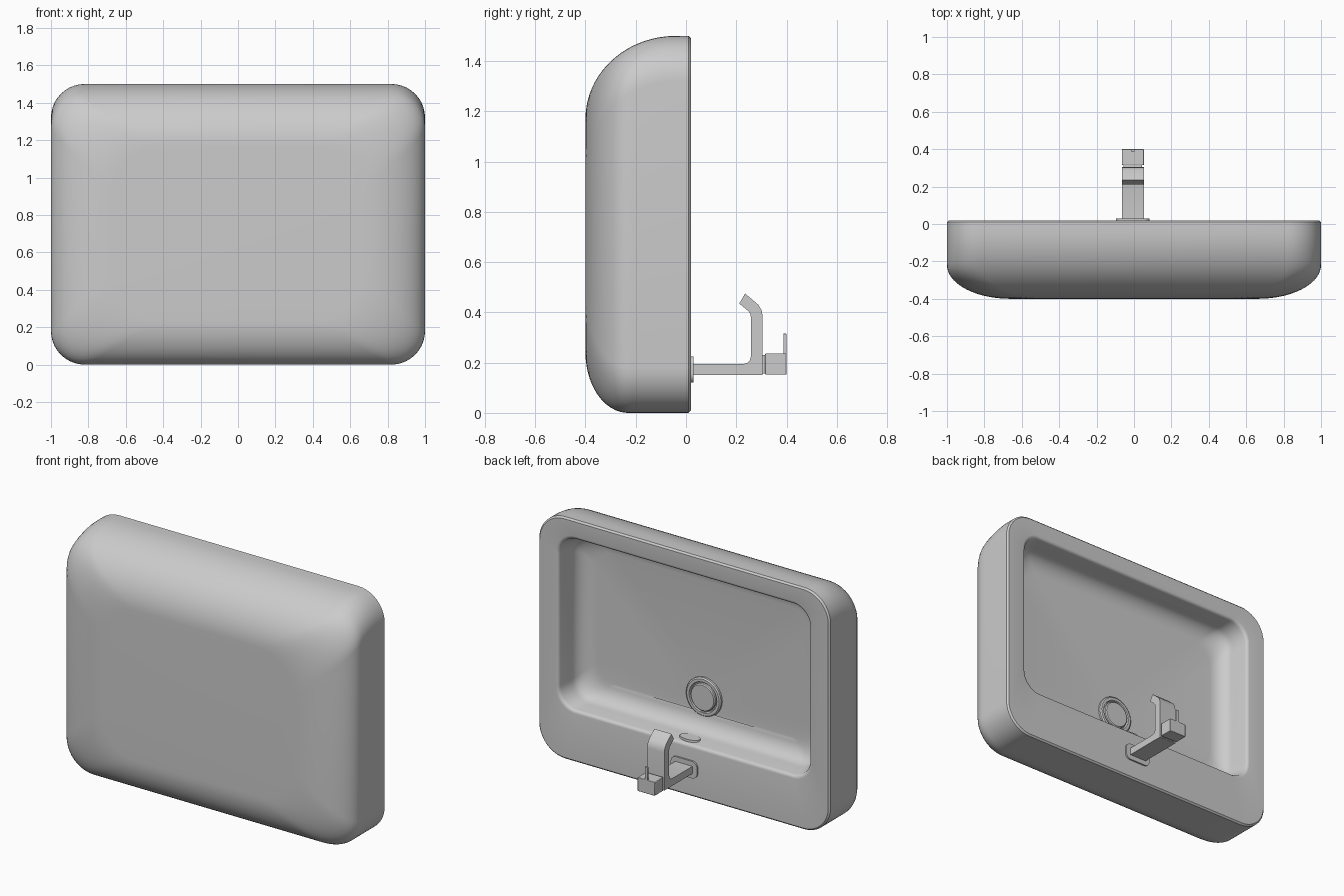
import bpy, bmesh, math

if "Cube" in bpy.data.objects:
    bpy.data.objects.remove(bpy.data.objects["Cube"])


def finish(name, bm, angle=40, bevel=0):
    bmesh.ops.recalc_face_normals(bm, faces=bm.faces)
    me = bpy.data.meshes.new(name)
    bm.to_mesh(me)
    bm.free()
    ob = bpy.data.objects.new(name, me)
    bpy.context.collection.objects.link(ob)
    if bevel:
        m = ob.modifiers.new("bevel", 'BEVEL')
        m.width, m.segments = bevel, 2
    bpy.ops.object.select_all(action='DESELECT')
    ob.select_set(True)
    bpy.context.view_layer.objects.active = ob
    bpy.ops.object.shade_smooth_by_angle(angle=math.radians(angle))
    return ob


def ring(hw, z0, z1, r, n=10):
    """Rounded rectangle in XZ as (x, z) points."""
    pts = []
    for k, (cx, cz) in enumerate([(hw - r, z1 - r), (r - hw, z1 - r),
                                  (r - hw, z0 + r), (hw - r, z0 + r)]):
        for i in range(n + 1):
            a = math.pi / 2 * (k + i / n)
            pts.append((cx + r * math.cos(a), cz + r * math.sin(a)))
    return pts


def loft(name, layers, **kw):
    """Skin a list of (y, hw, z0, z1, r) rounded rectangles, capped at both ends."""
    bm = bmesh.new()
    rows = [[bm.verts.new((x, y, z)) for x, z in ring(*p)] for y, *p in layers]
    n = len(rows[0])
    for a, b in zip(rows, rows[1:]):
        for i in range(n):
            j = (i + 1) % n
            bm.faces.new((a[i], a[j], b[j], b[i]))
    bm.faces.new(rows[0])
    bm.faces.new(rows[-1])
    return finish(name, bm, **kw)


def extrude_x(name, profile, x0, x1, **kw):
    """Extrude a (y, z) outline from x0 to x1."""
    bm = bmesh.new()
    f = bm.faces.new([bm.verts.new((x0, y, z)) for y, z in profile])
    ex = bmesh.ops.extrude_face_region(bm, geom=[f])['geom']
    bmesh.ops.translate(bm, vec=(x1 - x0, 0, 0),
                        verts=[v for v in ex if isinstance(v, bmesh.types.BMVert)])
    return finish(name, bm, **kw)


def box(name, x0, x1, y0, y1, z0, z1, **kw):
    return extrude_x(name, [(y0, z0), (y1, z0), (y1, z1), (y0, z1)], x0, x1, **kw)


def inset(d, depth, size):
    """Elliptical edge rounding: inset at height d above the shell bottom."""
    t = max(0, 1 - d / depth)
    return size * (1 - math.sqrt(1 - t * t))


# Basin: outer shell, rim, inner walls and gently sloping floor
layers = []
N = 22
for i in range(N + 1):
    d = 0.41 * (1 - math.cos(math.pi / 2 * i / N))
    s, t, b = inset(d, 0.18, 0.34), inset(d, 0.36, 0.33), inset(d, 0.17, 0.24)
    layers.append((-0.4 + d, 1 - s, b, 1.5 - t, 0.18 + 0.2 * s))
layers.append((0.02, 0.99, 0.01, 1.49, 0.17))
layers.append((0.02, 0.88, 0.30, 1.40, 0.13))
for i in range(1, 5):                                   # rounded lip
    a = math.pi / 2 * i / 4
    o = 0.02 * math.sin(a)
    layers.append((0.02 * math.cos(a), 0.88 - o, 0.30 + o, 1.40 - o, 0.13 - o / 2))
for i in range(0, 9):                                   # fillet into the floor
    a = math.pi / 2 * i / 8
    o = 0.02 + 0.11 * (1 - math.cos(a))
    layers.append((-0.075 - 0.095 * math.sin(a), 0.85 - o + 0.01,
                   0.31 + o, 1.385 - o, 0.12))
layers.append((-0.185, 0.1, 0.43, 0.63, 0.0999))
loft("basin", layers)

# Drain: ring flange and raised plug
def disc(name, prof, z):
    bm = bmesh.new()
    n = 40
    rows = [[bm.verts.new((r * math.cos(2 * math.pi * i / n), y,
                           z + r * math.sin(2 * math.pi * i / n))) for i in range(n)]
            for r, y in prof]
    for a, b in zip(rows, rows[1:]):
        for i in range(n):
            j = (i + 1) % n
            bm.faces.new((a[i], a[j], b[j], b[i]))
    bm.faces.new(rows[0])
    bm.faces.new(rows[-1])
    return finish(name, bm, angle=30)

disc("drain_ring", [(0.12, -0.2), (0.12, -0.172), (0.112, -0.166),
                    (0.095, -0.166), (0.09, -0.18)], 0.53)
disc("drain_plug", [(0.084, -0.2), (0.084, -0.166), (0.078, -0.16)], 0.53)

# Overflow cover on the lower wall
bm = bmesh.new()
bmesh.ops.create_cone(bm, cap_ends=True, segments=36, radius1=0.07, radius2=0.066, depth=0.024)
for v in bm.verts:
    v.co = (v.co.x, v.co.y * 0.55 - 0.04, v.co.z + 0.322)
finish("overflow_cover", bm, angle=30)

# Faucet flange
flange = loft("faucet_flange", [(0.015, 0.09, 0.12, 0.225, 0.035),
                                (0.03, 0.09, 0.12, 0.225, 0.035)])
flange.location.x = -0.006

# Faucet body: arm, riser and bent spout
extrude_x("faucet_body", [
    (0.02, 0.15), (0.305, 0.15), (0.305, 0.385), (0.301, 0.408), (0.288, 0.43),
    (0.235, 0.475), (0.212, 0.435), (0.248, 0.405), (0.256, 0.393), (0.258, 0.38),
    (0.258, 0.225), (0.254, 0.208), (0.245, 0.199), (0.23, 0.195), (0.02, 0.195)],
    -0.065, 0.053)

# Handle: neck, block and lever
box("handle_neck", -0.055, 0.043, 0.3, 0.33, 0.157, 0.23)
box("handle_block", -0.065, 0.053, 0.315, 0.4, 0.152, 0.237, bevel=0.003)
box("handle_lever", -0.016, 0.004, 0.387, 0.4, 0.23, 0.315, bevel=0.002)
